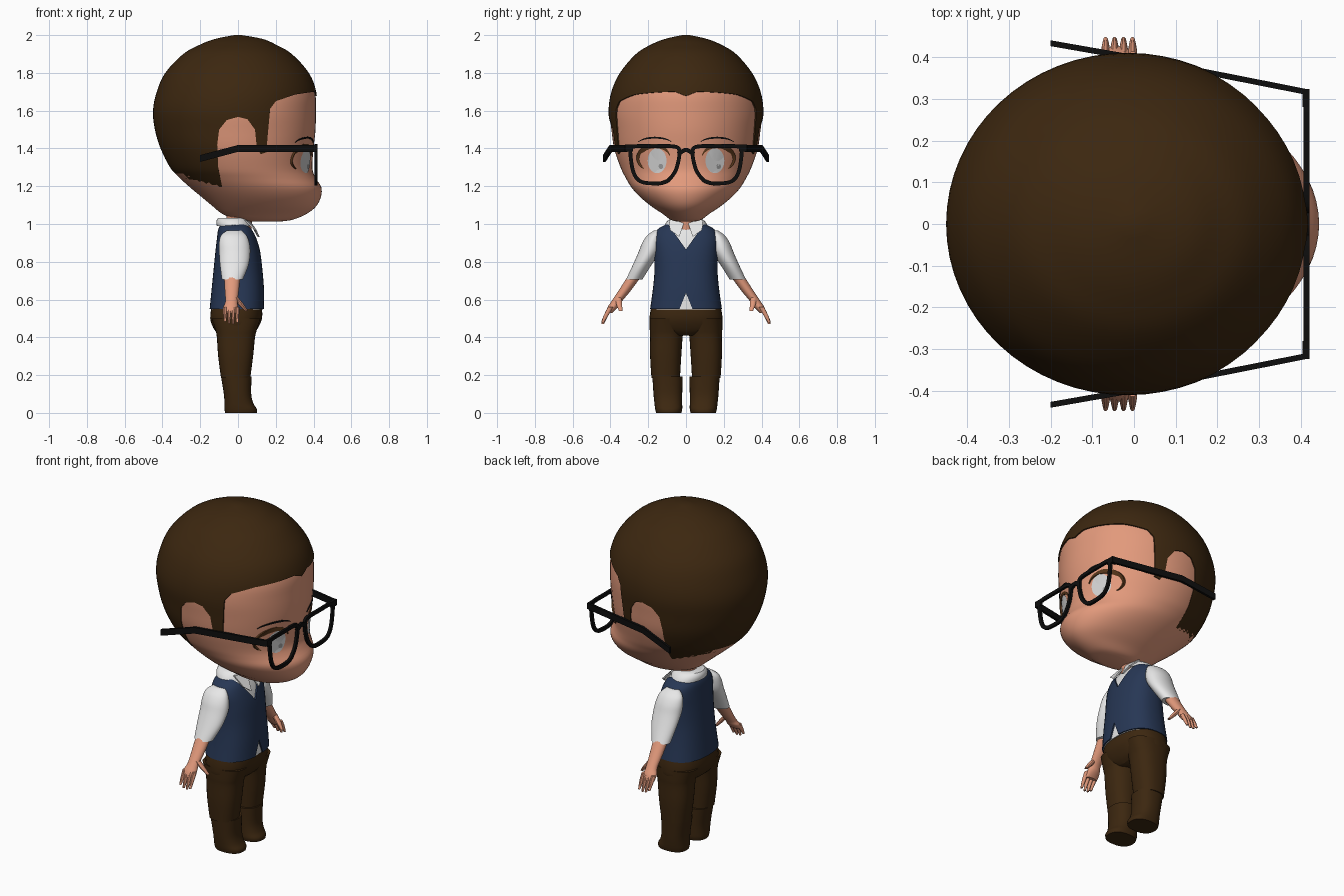
import bpy, bmesh, math
from mathutils import Vector
from mathutils.bvhtree import BVHTree

if "Cube" in bpy.data.objects:
    bpy.data.objects.remove(bpy.data.objects["Cube"])
parts = []


def material(name, color):
    m = bpy.data.materials.new(name)
    m.use_nodes = True
    m.diffuse_color = (*color, 1)
    bsdf = next(n for n in m.node_tree.nodes if n.type == 'BSDF_PRINCIPLED')
    bsdf.inputs["Base Color"].default_value = (*color, 1)
    bsdf.inputs["Roughness"].default_value = 0.8
    return m


brown = material("dark brown", (.045, .02, .005))
skin = material("skin", (.76, .32, .2))
white = material("white", (.8, .8, .8))
navy = material("navy", (.02, .038, .09))
black = material("black", (.004, .004, .004))
lash_brown = material("lash brown", (.09, .035, .01))
iris_grey = material("iris grey", (.62, .62, .62))
glint_grey = material("glint grey", (.3, .3, .3))


def ring_mesh(name, rings, mat, cyclic=False):
    """Bridge a list of closed point rings; cap the ends unless cyclic."""
    bm = bmesh.new()
    loops = [[bm.verts.new(p) for p in r] for r in rings]
    n = len(loops[0])
    pairs = list(zip(loops, loops[1:]))
    if cyclic:
        pairs.append((loops[-1], loops[0]))
    else:
        bm.faces.new(loops[0])
        bm.faces.new(loops[-1])
    for a, b in pairs:
        for i in range(n):
            j = (i + 1) % n
            bm.faces.new((a[i], a[j], b[j], b[i]))
    bmesh.ops.recalc_face_normals(bm, faces=bm.faces)
    me = bpy.data.meshes.new(name)
    bm.to_mesh(me)
    bm.free()
    me.materials.append(mat)
    ob = bpy.data.objects.new(name, me)
    bpy.context.collection.objects.link(ob)
    parts.append(ob)
    return ob


def smooth(pts, steps, closed=False):
    """Catmull-Rom interpolation of tuples of any length."""
    n, out = len(pts), []
    get = (lambda i: pts[i % n]) if closed else (lambda i: pts[max(0, min(n - 1, i))])
    for i in range(n if closed else n - 1):
        a, b, c, d = (get(i + k) for k in (-1, 0, 1, 2))
        for s in range(steps):
            t = s / steps
            out.append(tuple(q + .5 * t * (r - p + t * (2*p - 5*q + 4*r - w + t * (3*(q - r) + w - p)))
                             for p, q, r, w in zip(a, b, c, d)))
    return out if closed else out + [tuple(pts[-1])]


def loft(name, rows, mat, side=1, grow=0, power=2, n=32, steps=4, dz=0):
    """Rows are (z, back, front, half width) or (z, back, front, inner, outer)."""
    rings = []
    for row in smooth(rows, steps):
        z, x0, x1 = row[:3]
        y0, y1 = row[3:] if len(row) == 5 else (-row[3], row[3])
        rx, ry = max(.004, (x1 - x0) / 2 + grow), max(.004, (y1 - y0) / 2 + grow)
        ring = []
        for i in range(n):
            t = math.tau * i / n
            c, s = (math.copysign(abs(f(t)) ** (2 / power), f(t)) for f in (math.cos, math.sin))
            ring.append(((x0 + x1) / 2 + rx * c, side * ((y0 + y1) / 2 + ry * s), z + dz))
        rings.append(ring)
    return ring_mesh(name, rings, mat)


def cut(ob, cutter):
    mod = ob.modifiers.new("cut", 'BOOLEAN')
    mod.operation, mod.solver, mod.object = 'DIFFERENCE', 'EXACT', cutter
    bpy.context.view_layer.update()
    me = bpy.data.meshes.new_from_object(ob.evaluated_get(bpy.context.evaluated_depsgraph_get()))
    ob.modifiers.clear()
    ob.data = me
    parts.remove(cutter)
    bpy.data.objects.remove(cutter)


def sweep(name, path, mat, width, depth_at, closed=False):
    """Flat band along a (y, z) path; depth_at gives its back and front x."""
    rings, n = [], len(path)
    for i, (y, z) in enumerate(path):
        a = path[i - 1] if closed or i else path[0]
        b = path[(i + 1) % n] if closed or i < n - 1 else path[-1]
        d = Vector((b[0] - a[0], b[1] - a[1])).normalized()
        w = width(i / (n - 1))
        x0, x1 = depth_at(y, z)
        oy, oz = -d.y * w, d.x * w
        rings.append([(x0, y - oy, z - oz), (x1, y - oy, z - oz),
                      (x1, y + oy, z + oz), (x0, y + oy, z + oz)])
    return ring_mesh(name, rings, mat, closed)


# Head and hair share one profile
head_rows = [(1.02, .05, .24, .06), (1.03, -.02, .3, .09), (1.06, -.09, .37, .13),
             (1.1, -.14, .42, .19), (1.15, -.2, .445, .25), (1.2, -.26, .447, .295),
             (1.25, -.315, .417, .325), (1.3, -.36, .4, .35), (1.4, -.41, .405, .385),
             (1.5, -.44, .416, .4), (1.6, -.45, .418, .41), (1.7, -.43, .414, .395),
             (1.8, -.385, .375, .35), (1.9, -.29, .285, .265), (1.95, -.2, .2, .185),
             (1.98, -.12, .13, .11), (2, -.02, .02, .02)]
head = loft("head", head_rows, skin, grow=-.006, dz=-.006, n=64)
hair = loft("hair", head_rows, brown, n=64)

# Opening for the face and ears, with a small peak in the hairline
opening = [(-.02, 1), (-.06, 1.1), (-.085, 1.2), (-.105, 1.3), (-.11, 1.42), (-.1, 1.5),
           (-.06, 1.55), (0, 1.567), (.05, 1.555), (.09, 1.5), (.1, 1.4), (.12, 1.37),
           (.15, 1.38), (.16, 1.5), (.17, 1.61), (.2, 1.65), (.3, 1.685), (.5, 1.715),
           (.5, .9), (-.02, .9)]
cut(hair, ring_mesh("face_opening", [[(x, y, z - (dip if x > .25 and z > 1 else 0)) for x, z in opening]
                                     for y, dip in ((-.6, 0), (-.06, 0), (0, .025), (.06, 0), (.6, 0))], brown))

# Painted face details follow the head surface
bm = bmesh.new()
bm.from_mesh(head.data)
surface = BVHTree.FromBMesh(bm)
bm.free()


def face_x(y, z):
    return surface.ray_cast(Vector((2, y, z)), Vector((-1, 0, 0)))[0].x


def arc(cy, cz, ry, rz, a0, a1, n=24):
    angles = [math.radians(a0 + (a1 - a0) * i / n) for i in range(n + 1)]
    return [(cy + ry * math.cos(a), cz + rz * math.sin(a)) for a in angles]


def disc(name, cy, cz, ry, rz, mat, lift):
    rings = [[(face_x(y, z) + lift, y, z) for y, z in arc(cy, cz, ry * k, rz * k, 0, 345, 23)]
             for k in (1, .7, .4, .1)]
    ring_mesh(name, rings, mat)


def on_face(lift):
    return lambda y, z: (face_x(y, z) - .006, face_x(y, z) + lift)


def taper(w):
    return lambda t: w * (.15 + .85 * math.sin(math.pi * t))


rim = [(.035, 1.385), (.06, 1.41), (.17, 1.412), (.28, 1.41), (.295, 1.385), (.28, 1.28),
       (.245, 1.228), (.18, 1.215), (.11, 1.222), (.065, 1.265), (.043, 1.32)]
for s, side in ((1, "left"), (-1, "right")):
    def flip(path):
        return [(s * y, z) for y, z in path]

    disc(side + "_iris", s * .153, 1.335, .05, .066, iris_grey, .004)
    disc(side + "_eye_glint", s * .153 + .02, 1.305, .012, .014, glint_grey, .006)
    sweep(side + "_lash", flip(arc(.168, 1.345, .085, .068, -50, 165)), lash_brown, taper(.013), on_face(.005))
    sweep(side + "_brow", flip(arc(.165, 1.42, .095, .037, 20, 160)), black, taper(.005), on_face(.005))

    # Glasses
    sweep(side + "_rim", flip(smooth(rim, 4, True)), black, lambda t: .01, lambda y, z: (.406, .42), True)
    sweep(side + "_hinge", flip([(.28, 1.402), (.323, 1.402)]), black, lambda t: .018, lambda y, z: (.404, .42))
    ring_mesh(side + "_temple_arm",
              [[(x, s * y + a * .007, z + b * .018) for a, b in ((-1, -1), (1, -1), (1, 1), (-1, 1))]
               for x, y, z in ((.41, .317, 1.4), (0, .398, 1.4), (-.2, .433, 1.347))], black)

    # Sleeve, forearm and hand
    loft(side + "_sleeve", [(.965, -.06, .02, .13, .17), (.94, -.09, .045, .13, .205),
                            (.9, -.1, .06, .13, .232), (.85, -.1, .065, .14, .252),
                            (.78, -.095, .055, .185, .283), (.705, -.085, .025, .232, .318)], white, s)
    loft(side + "_forearm", [(.74, -.075, .015, .225, .298), (.65, -.07, .005, .29, .355),
                             (.59, -.067, -.002, .34, .395), (.56, -.078, 0, .36, .415),
                             (.53, -.078, 0, .39, .425)], skin, s, n=20)
    for i in range(4):
        x, tip = -.068 + .0215 * i, (.485, .472, .47, .478)[i]
        loft(f"{side}_finger_{i + 1}", [(.56, x - .011, x + .011, .385, .414),
                                        (.52, x - .01, x + .01, .408, .434),
                                        (tip, x - .006, x + .006, .434, .448)], skin, s, n=10, steps=3)
    loft(side + "_thumb", [(.61, -.03, .002, .34, .375), (.575, 0, .03, .338, .37),
                           (.54, .035, .053, .335, .355)], skin, s, n=10, steps=3)

    # Trouser leg and shoe
    loft(side + "_upper_leg", [(.5, -.14, .12, .01, .192), (.44, -.12, .1, .012, .192),
                               (.4, -.112, .09, .018, .19), (.3, -.105, .08, .025, .19),
                               (.185, -.09, .065, .032, .183)], brown, s, power=2.4)
    loft(side + "_lower_leg", [(.192, -.09, .072, .018, .178), (.1, -.075, .07, .02, .172),
                               (.05, -.072, .082, .02, .167), (.02, -.072, .1, .02, .163),
                               (0, -.068, .1, .025, .158)], brown, s, power=2.4)

    # Pointed collar flap
    flap = [(.06, .008, 1.015), (.108, .035, .932), (.092, .085, .968), (.035, .09, 1.022)]
    ring_mesh(side + "_collar_flap", [[(x + d, s * y, z) for x, y, z in flap] for d in (-.004, .006)], white)

sweep("glasses_bridge", smooth([(-.042, 1.37), (0, 1.392), (.042, 1.37)], 5), black,
      lambda t: .011, lambda y, z: (.406, .42))

# Neck, shirt, vest and trouser seat
loft("neck", [(.95, -.06, .07, .06), (1.08, -.06, .08, .065)], skin, steps=1)
loft("collar", [(.99, -.112, .07, .115), (1.015, -.115, .065, .1), (1.033, -.105, .055, .075)], white, steps=2)
torso_rows = [(.55, -.15, .14, .19), (.65, -.14, .138, .176), (.75, -.13, .13, .167),
              (.85, -.12, .118, .169), (.92, -.112, .1, .172), (.97, -.105, .08, .152),
              (1, -.09, .06, .1), (1.015, -.07, .045, .07)]
loft("shirt", torso_rows, white, grow=-.008, power=2.4, dz=-.002, n=40)
vest = loft("vest", torso_rows, navy, power=2.4, n=40)
for outline in ([(0, .865), (.12, 1.035), (-.12, 1.035)], [(0, .635), (.055, .5), (-.055, .5)]):
    cut(vest, ring_mesh("vest_notch", [[(x, y, z) for y, z in outline] for x in (.005, .3)], navy))
loft("trouser_seat", [(.41, -.09, .07, .08), (.44, -.125, .1, .18), (.5, -.147, .127, .193),
                      (.57, -.138, .126, .182)], brown, power=2.4)

# Smooth shading with crisp edges
bpy.ops.object.select_all(action='DESELECT')
for ob in parts:
    ob.select_set(True)
bpy.context.view_layer.objects.active = head
bpy.ops.object.shade_smooth_by_angle(angle=math.radians(40))
